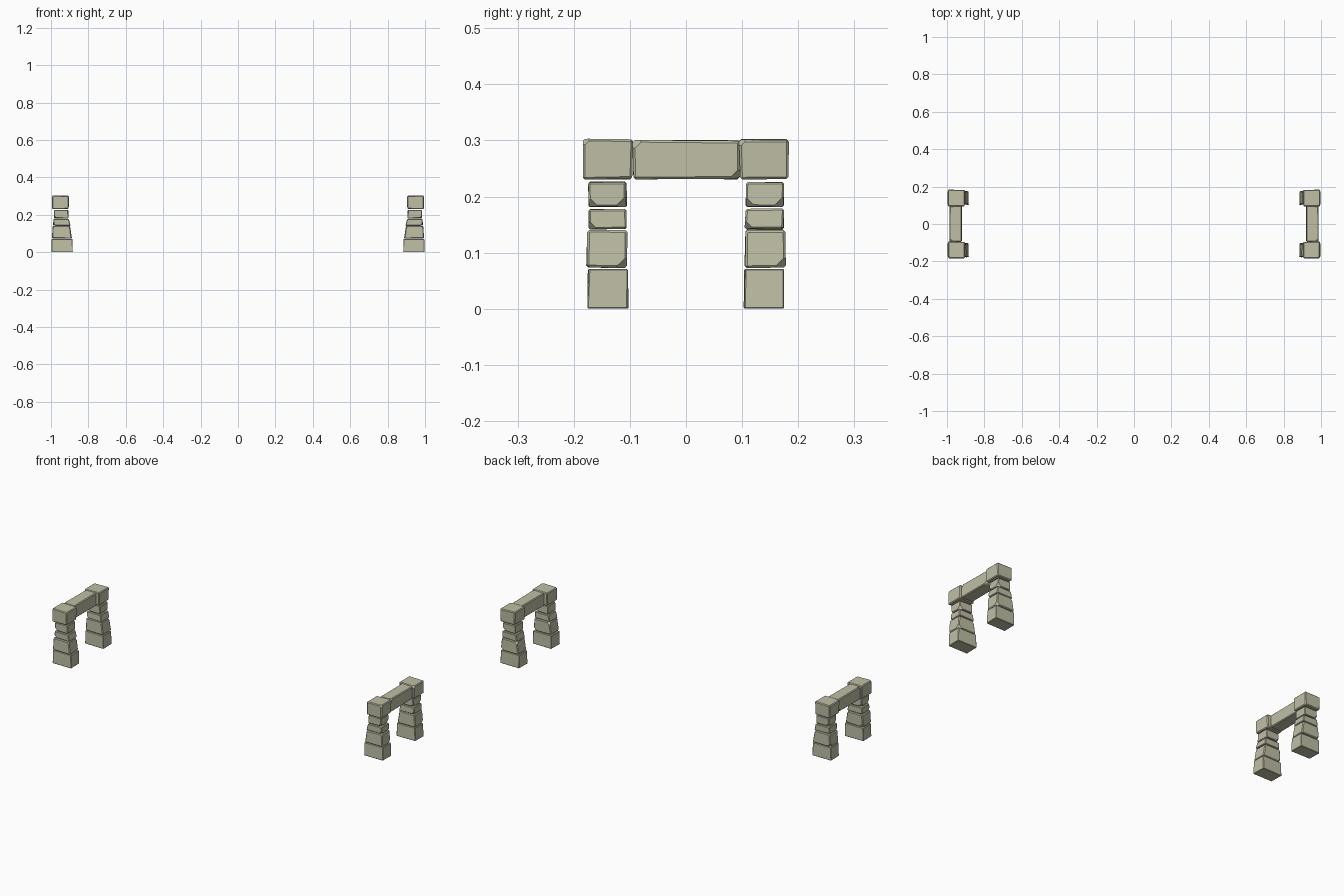
import bpy, bmesh, random
from mathutils import Vector

if "Cube" in bpy.data.objects:
    bpy.data.objects.remove(bpy.data.objects["Cube"])

random.seed(4)


def stone(name, bottom, top, z0, z1, chips=(), bevel=0.004, jitter=0.0012):
    """Rough block from bottom/top rectangles (x0, x1, y0, y1); chips = (corner signs, depth)."""
    bm = bmesh.new()
    bmesh.ops.create_cube(bm, size=2)
    for v in bm.verts:
        r, z = (top, z1) if v.co.z > 0 else (bottom, z0)
        x = r[1] if v.co.x > 0 else r[0]
        y = r[3] if v.co.y > 0 else r[2]
        j = [random.uniform(-jitter, jitter) for _ in range(3)]
        v.co = (x + j[0], y + j[1], z + (j[2] if z0 > 0 else 0))
    bmesh.ops.bevel(bm, geom=bm.edges[:], offset=bevel, segments=1,
                    affect='EDGES', clamp_overlap=True)
    # slice broken corners
    for signs, depth in chips:
        n = Vector(signs).normalized()
        far = max(v.co.dot(n) for v in bm.verts)
        cut = bmesh.ops.bisect_plane(bm, geom=bm.verts[:] + bm.edges[:] + bm.faces[:],
                                     plane_co=n * (far - depth), plane_no=n, clear_outer=True)
        edges = [e for e in cut['geom_cut'] if isinstance(e, bmesh.types.BMEdge)]
        if edges:
            bmesh.ops.contextual_create(bm, geom=edges)
    bmesh.ops.recalc_face_normals(bm, faces=bm.faces[:])
    me = bpy.data.meshes.new(name)
    bm.to_mesh(me)
    bm.free()
    me.materials.append(mat)
    ob = bpy.data.objects.new(name, me)
    bpy.context.collection.objects.link(ob)
    return ob


mat = bpy.data.materials.new("stone")
mat.diffuse_color = (0.52, 0.52, 0.38, 1)
mat.use_nodes = True
mat.node_tree.nodes["Principled BSDF"].inputs["Base Color"].default_value = mat.diffuse_color

parts = []
for s, side in ((-1, "front"), (1, "back")):
    def rect(x0, x1, inner, outer):
        a, b = sorted((s * inner, s * outer))
        return (x0, x1, a, b)

    # pillar stones, wider at the foot
    parts += [
        stone(side + "_foot_stone", rect(0.884, 0.997, 0.103, 0.175),
              rect(0.886, 0.995, 0.104, 0.174), 0, 0.071, bevel=0.002),
        stone(side + "_lower_stone", rect(0.888, 0.994, 0.105, 0.177),
              rect(0.898, 0.990, 0.105, 0.176), 0.073, 0.141,
              [((1, 1, -1), 0.008), ((-1, 1, 1), 0.005)]),
        stone(side + "_middle_stone", rect(0.896, 0.988, 0.105, 0.174),
              rect(0.905, 0.986, 0.106, 0.174), 0.142, 0.178,
              [((1, -1, -1), 0.006)], bevel=0.003),
        stone(side + "_upper_stone", rect(0.907, 0.984, 0.106, 0.174),
              rect(0.908, 0.983, 0.107, 0.174), 0.182, 0.226,
              [((1, 1, -1), 0.008), ((1, -1, -1), 0.006)], bevel=0.003),
        # corner stone
        stone(side + "_corner_stone", rect(0.906, 0.993, 0.096, 0.183),
              rect(0.905, 0.994, 0.095, 0.183), 0.231, 0.302,
              [((1, -1, 1), 0.004)]),
    ]

# lintel between the corner stones
parts.append(stone("lintel", (0.920, 0.987, -0.094, 0.095), (0.921, 0.986, -0.095, 0.096),
                   0.231, 0.300, [((0.3, 0.35, -1), 0.005), ((0.8, -1, 1), 0.007),
                                  ((1, 1, -1), 0.005)]))

# mirrored gate on the other side
for ob in parts:
    m = ob.modifiers.new("mirror_gate", 'MIRROR')
    m.use_axis = (True, False, False)
